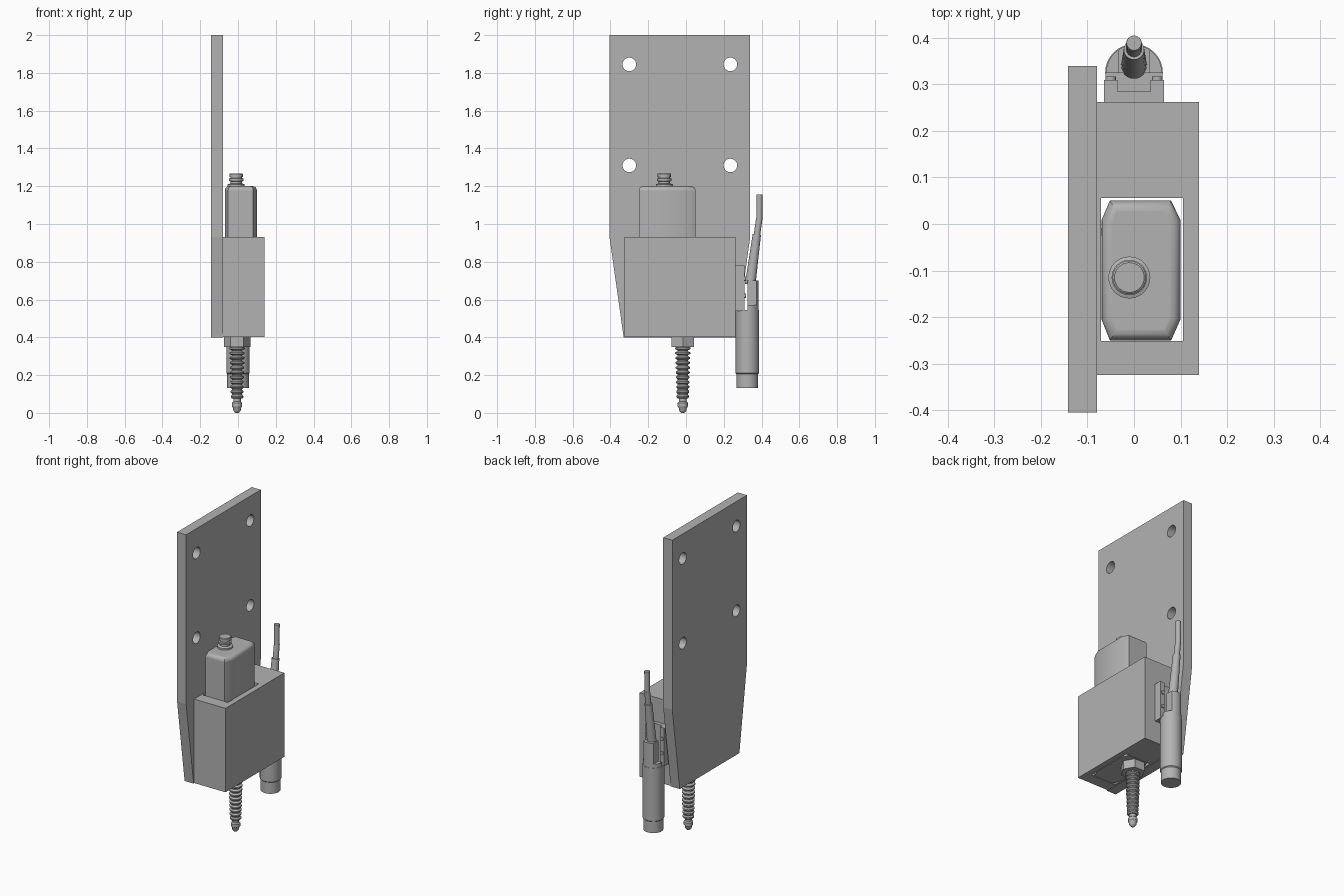
import bpy, bmesh
from math import radians, pi, cos, sin
from mathutils import Vector

if "Cube" in bpy.data.objects:
    bpy.data.objects.remove(bpy.data.objects["Cube"])

grey = bpy.data.materials.new("machined_grey")
grey.use_nodes = True
grey.diffuse_color = (0.45, 0.45, 0.45, 1)
grey.node_tree.nodes["Principled BSDF"].inputs["Base Color"].default_value = (0.45, 0.45, 0.45, 1)


def finish(name, bm, smooth=False):
    bmesh.ops.recalc_face_normals(bm, faces=bm.faces)
    mesh = bpy.data.meshes.new(name)
    bm.to_mesh(mesh)
    bm.free()
    ob = bpy.data.objects.new(name, mesh)
    bpy.context.collection.objects.link(ob)
    mesh.materials.append(grey)
    if smooth:
        bpy.ops.object.select_all(action='DESELECT')
        ob.select_set(True)
        bpy.context.view_layer.objects.active = ob
        bpy.ops.object.shade_smooth_by_angle(angle=radians(35))
    return ob


def prism(name, points, direction, smooth=False):
    """Extrude a closed outline along a direction."""
    bm = bmesh.new()
    face = bm.faces.new([bm.verts.new(p) for p in points])
    ext = bmesh.ops.extrude_face_region(bm, geom=[face])
    moved = [v for v in ext["geom"] if isinstance(v, bmesh.types.BMVert)]
    bmesh.ops.translate(bm, verts=moved, vec=direction)
    return finish(name, bm, smooth)


def box(name, x, y, z):
    pts = [(x[0], y[0], z[0]), (x[1], y[0], z[0]), (x[1], y[1], z[0]), (x[0], y[1], z[0])]
    return prism(name, pts, (0, 0, z[1] - z[0]))


def lathe(name, cx, cy, profile, sides=32):
    """Stack rings of (radius, height) and cap the ends."""
    bm = bmesh.new()
    rings = [[bm.verts.new((cx + r * cos(2 * pi * i / sides), cy + r * sin(2 * pi * i / sides), z))
              for i in range(sides)] for r, z in profile]
    for a, b in zip(rings, rings[1:]):
        for i in range(sides):
            j = (i + 1) % sides
            bm.faces.new((a[i], a[j], b[j], b[i]))
    bm.faces.new(rings[0])
    bm.faces.new(rings[-1])
    return finish(name, bm, True)


def rod(name, start, end, r1, r2):
    """Tapered cylinder between two points."""
    a, b = Vector(start), Vector(end)
    bm = bmesh.new()
    bmesh.ops.create_cone(bm, cap_ends=True, segments=24, radius1=r1, radius2=r2, depth=(b - a).length)
    turn = (b - a).to_track_quat('Z', 'Y').to_matrix()
    bmesh.ops.rotate(bm, verts=bm.verts, matrix=turn)
    bmesh.ops.translate(bm, verts=bm.verts, vec=(a + b) / 2)
    return finish(name, bm, True)


def cut(target, cutter):
    mod = target.modifiers.new("cut", 'BOOLEAN')
    mod.operation = 'DIFFERENCE'
    mod.solver = 'EXACT'
    mod.object = cutter
    bpy.ops.object.select_all(action='DESELECT')
    target.select_set(True)
    bpy.context.view_layer.objects.active = target
    bpy.ops.object.modifier_apply(modifier=mod.name)
    bpy.data.objects.remove(cutter)


# Mounting plate, tapered at the bottom, with four bolt holes
outline = [(-0.405, 2), (-0.405, 0.93), (-0.33, 0.4), (0.265, 0.4), (0.34, 0.93), (0.34, 2)]
plate = prism("mounting_plate", [(-0.142, y, z) for y, z in outline], (0.063, 0, 0))
for y in (-0.30, 0.235):
    for z in (1.31, 1.845):
        cut(plate, rod("hole_cutter", (-0.3, y, z), (0.1, y, z), 0.036, 0.036))

# Holder block with a slot for the probe body
block = box("holder_block", (-0.079, 0.14), (-0.325, 0.262), (0.402, 0.932))
cut(block, box("slot_cutter", (-0.071, 0.105), (-0.251, 0.056), (0.3, 1.1)))

# Probe body with chamfered corners and a rounded top
plan = [(-0.052, -0.25), (0.08, -0.25), (0.1, -0.205), (0.1, 0.008),
        (0.08, 0.05), (-0.052, 0.05), (-0.07, 0.008), (-0.07, -0.205)]
body = prism("probe_body", [(x, y, 0.404) for x, y in plan], (0, 0, 0.796), True)
bm = bmesh.new()
bm.from_mesh(body.data)
rim = [e for e in bm.edges if all(v.co.z > 1.19 for v in e.verts)]
bmesh.ops.bevel(bm, geom=rim, offset=0.022, segments=4, profile=0.5, affect='EDGES')
bm.to_mesh(body.data)
bm.free()
body.data.materials.clear()
body.data.materials.append(grey)
bpy.context.view_layer.objects.active = body
body.select_set(True)
bpy.ops.object.shade_smooth_by_angle(angle=radians(35))

# Cable gland on top of the body
lathe("cable_gland", -0.01, -0.115,
      [(0.045, 1.195), (0.045, 1.21), (0.03, 1.215), (0.03, 1.225), (0.038, 1.228), (0.038, 1.24),
       (0.031, 1.243), (0.031, 1.248), (0.036, 1.25), (0.036, 1.265), (0.032, 1.268)])

# Hex nut, ribbed bellows and contact tip under the block
px, py = -0.005, -0.017
nut = [(px + 0.07 * cos(i * pi / 3), py + 0.07 * sin(i * pi / 3), 0.35) for i in range(6)]
prism("hex_nut", nut, (0, 0, 0.06))
ribs = []
for i in range(11):
    z = 0.352 - i * 0.0255
    r = 0.041 - 0.0008 * i
    ribs += [(0.027, z), (r, z - 0.007), (r, z - 0.014), (0.027, z - 0.021)]
lathe("bellows", px, py, ribs)
lathe("contact_tip", px, py, [(0.02, 0.09), (0.02, 0.06), (0.027, 0.053), (0.027, 0.034),
                              (0.021, 0.026), (0.02, 0.014), (0.012, 0.003), (0.006, 0)])

# Sensor barrel behind the block
sy = 0.325
lathe("sensor_barrel", 0, sy, [(0.057, 0.133), (0.057, 0.205), (0.062, 0.21), (0.062, 0.545)])

# Curved shell rising from the barrel, flat toward the block
arc = [(0.06 * cos(i * pi / 16), sy + 0.06 * sin(i * pi / 16), 0.54) for i in range(17)]
shell = prism("sensor_shell", arc, (0, 0, 0.16), True)
for s in (-1, 1):
    side = (0.034, 0.1) if s > 0 else (-0.1, -0.034)
    cut(shell, box("shell_cutter", side, (0.28, 0.42), (0.57, 0.8)))

# Bracket plate and side lugs joining sensor to block
box("bracket_plate", (-0.065, 0.065), (0.26, 0.285), (0.54, 0.78))
for s, name in ((-1, "right"), (1, "left")):
    inner, outer = sorted((s * 0.035, s * 0.065))
    box("bracket_lug_" + name, (inner, outer), (0.28, 0.31), (0.54, 0.78))
    for z in (0.62, 0.71):
        rod("bracket_screw_" + name, (s * 0.05, 0.3, z), (s * 0.05, 0.317, z), 0.011, 0.011)

# Cable boot and cable leaning backward
rod("cable_boot", (0, 0.34, 0.68), (0, 0.375, 0.945), 0.028, 0.022)
rod("cable_lower", (0, 0.374, 0.93), (0, 0.388, 1.03), 0.017, 0.017)
rod("cable_upper", (0, 0.388, 1.025), (0, 0.389, 1.155), 0.016, 0.016)
